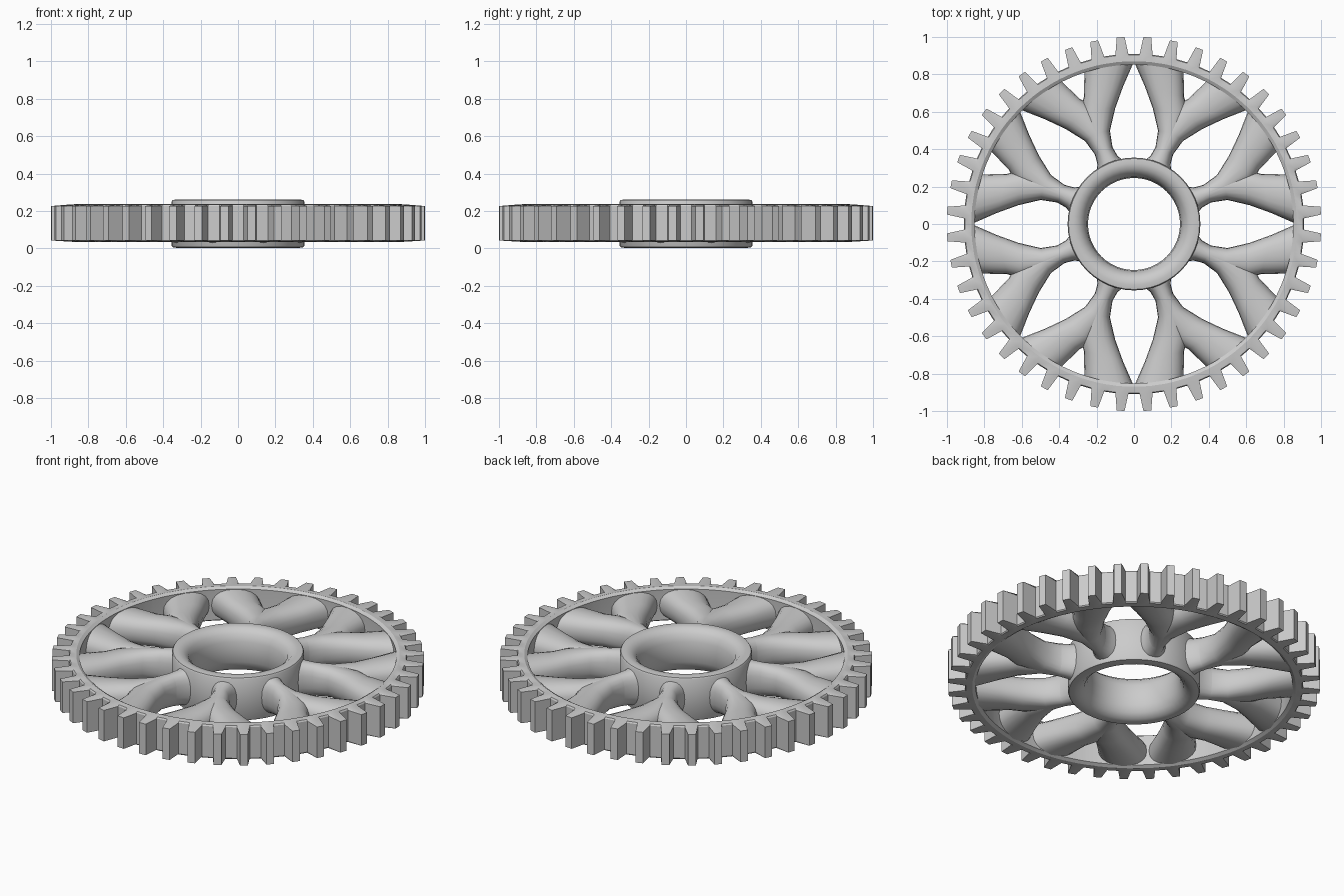
import bpy, bmesh
from math import pi, cos, sin, copysign

if "Cube" in bpy.data.objects:
    bpy.data.objects.remove(bpy.data.objects["Cube"])

ZM = 0.132   # mid height of the gear


def loft(name, rings, closed, angle=40):
    """Join equal closed rings of points into a skin; closed joins last to first."""
    return loft_many(name, [rings], closed, angle)


def loft_many(name, groups, closed, angle=40):
    bm = bmesh.new()
    for rings in groups:
        vs = [[bm.verts.new(p) for p in ring] for ring in rings]
        n = len(vs[0])
        count = len(vs) if closed else len(vs) - 1
        for i in range(count):
            a, b = vs[i], vs[(i + 1) % len(vs)]
            for j in range(n):
                k = (j + 1) % n
                bm.faces.new((a[j], a[k], b[k], b[j]))
        if not closed:
            bm.faces.new(vs[0])
            bm.faces.new(vs[-1])
    bmesh.ops.recalc_face_normals(bm, faces=bm.faces)
    me = bpy.data.meshes.new(name)
    bm.to_mesh(me)
    bm.free()
    ob = bpy.data.objects.new(name, me)
    bpy.context.collection.objects.link(ob)
    bpy.ops.object.select_all(action='DESELECT')
    ob.select_set(True)
    bpy.context.view_layer.objects.active = ob
    bpy.ops.object.shade_smooth_by_angle(angle=angle * pi / 180)
    return ob


def spin(profile, a):
    return [(r * cos(a), r * sin(a), z) for r, z in profile]


# Toothed rim: one cross-section per tooth corner
TEETH = 44
rings = []
for t in range(TEETH):
    mid = (t + 0.5) * 2 * pi / TEETH
    for off, r in ((-0.038, 0.91), (-0.021, 1.001), (0.021, 1.001), (0.038, 0.91)):
        section = [(r, 0.042), (r, 0.226), (0.905, 0.234), (0.87, 0.236), (0.852, 0.225),
                   (0.855, 0.135), (0.852, 0.045), (0.87, 0.034), (0.905, 0.036)]
        rings.append(spin(section, mid + off))
loft("toothed_rim", rings, True, 30)

# Hub ring with rounded bore
half = [(0.355, 0.118), (0.35, 0.126), (0.325, 0.13), (0.295, 0.124),
        (0.268, 0.1), (0.252, 0.06), (0.246, 0.0)]
hub = [(r, ZM + z) for r, z in half] + [(r, ZM - z) for r, z in half[-2::-1]]
loft("hub", [spin(hub, i * 2 * pi / 48) for i in range(48)], True, 45)

# Forked spokes: each branch spans outer edge to inner edge (u along, v across)
outer = [(.32, .085), (.37, .058), (.42, .05), (.51, .072), (.61, .144), (.70, .226), (.803, .333)]
inner = [(.32, -.085), (.37, -.058), (.43, -.05), (.54, -.06), (.67, -.035), (.73, .012), (.872, .075)]
height = [.108, .1, .094, .088, .085, .085, .092]
SEG = 20
branches = []
for s in range(8):
    a = pi / 8 + s * pi / 4
    for side in (1, -1):
        skin = []
        for (uo, vo), (ui, vi), h in zip(outer, inner, height):
            ring = []
            for j in range(SEG):
                c, d = cos(j * 2 * pi / SEG), sin(j * 2 * pi / SEG)
                c = copysign(abs(c) ** 0.85, c)
                d = copysign(abs(d) ** 0.85, d)
                u = (uo + ui) / 2 + c * (uo - ui) / 2
                v = side * ((vo + vi) / 2 + c * (vo - vi) / 2)
                ring.append((u * cos(a) - v * sin(a), u * sin(a) + v * cos(a), ZM + d * h))
            skin.append(ring)
        branches.append(skin)
loft_many("forked_spokes", branches, False, 60)
